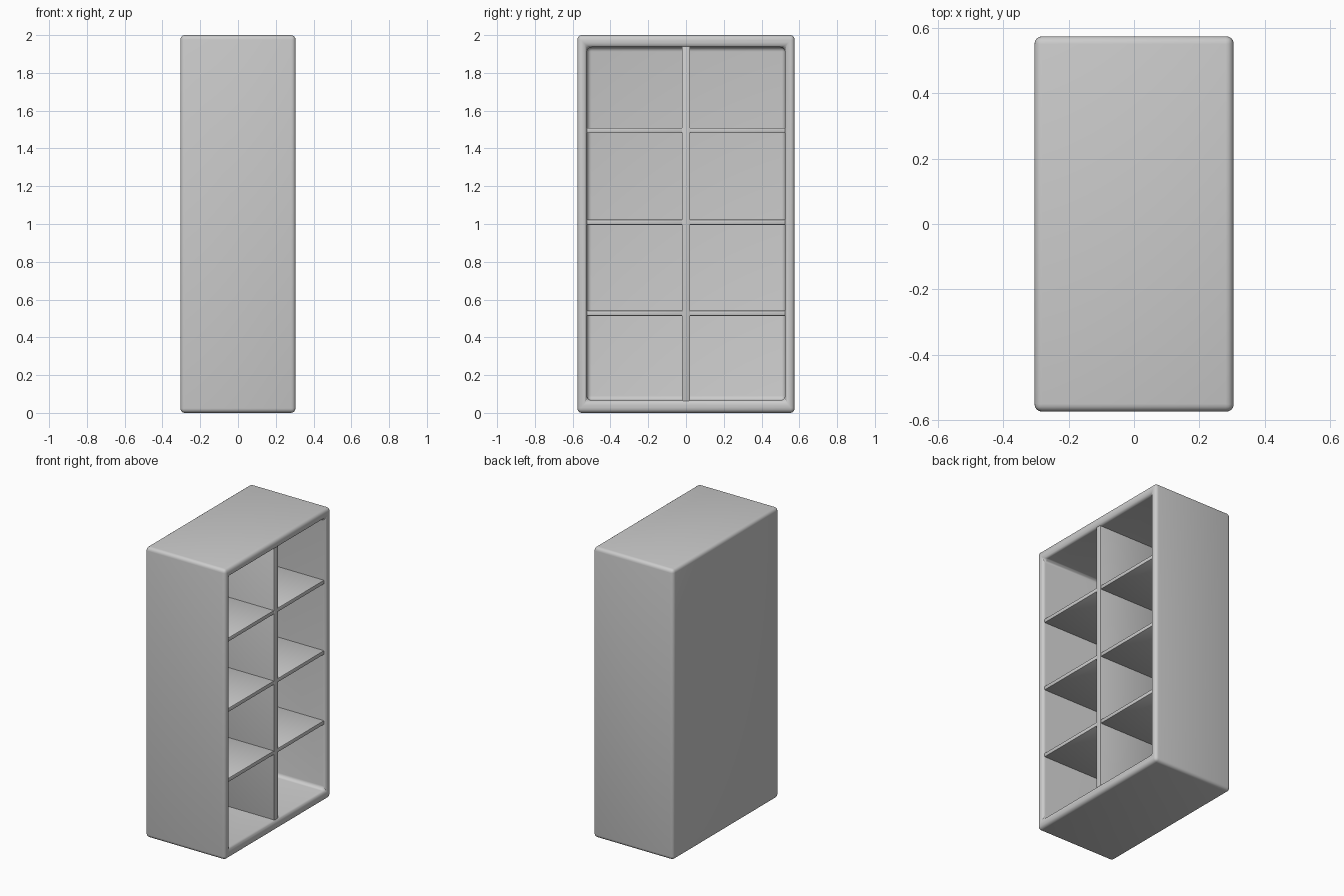
import bpy, bmesh
from mathutils import Vector

if "Cube" in bpy.data.objects:
    bpy.data.objects.remove(bpy.data.objects["Cube"])


def finish(name, bm, width, segments):
    mesh = bpy.data.meshes.new(name)
    bmesh.ops.recalc_face_normals(bm, faces=bm.faces)
    bm.to_mesh(mesh)
    bm.free()
    ob = bpy.data.objects.new(name, mesh)
    bpy.context.collection.objects.link(ob)
    bev = ob.modifiers.new("rounded_edges", 'BEVEL')
    bev.width = width
    bev.segments = segments
    bev.limit_method = 'ANGLE'
    bpy.ops.object.select_all(action='DESELECT')
    ob.select_set(True)
    bpy.context.view_layer.objects.active = ob
    bpy.ops.object.modifier_apply(modifier=bev.name)
    bpy.ops.object.shade_smooth_by_angle()
    return ob


def box(lo, hi):
    bm = bmesh.new()
    bmesh.ops.create_cube(bm, size=1)
    lo, hi = Vector(lo), Vector(hi)
    for v in bm.verts:
        v.co = Vector([l + (c + 0.5) * (h - l) for l, h, c in zip(lo, hi, v.co)])
    return bm


# case: one open-sided shell, hollowed from the +x side
bm = box((-0.305, -0.575, 0), (0.305, 0.575, 2))
front = max(bm.faces, key=lambda f: f.calc_center_median().x)
bmesh.ops.inset_region(bm, faces=[front], thickness=0.02)
for v in front.verts:
    v.co.y = 0.524 if v.co.y > 0 else -0.524
    v.co.z = 1.936 if v.co.z > 1 else 0.067
hollow = bmesh.ops.extrude_face_region(bm, geom=[front])
for v in [g for g in hollow["geom"] if isinstance(g, bmesh.types.BMVert)]:
    v.co.x = -0.255
if front.is_valid:
    bmesh.ops.delete(bm, geom=[front], context='FACES_ONLY')
finish("case", bm, 0.024, 4)

# upright divider between the two columns
finish("divider", box((-0.265, -0.022, 0.06), (0.292, 0.022, 1.945)), 0.006, 2)

# three shelves in each column
for i, z in enumerate((0.528, 1.01, 1.495)):
    for side, y0, y1 in (("left", -0.53, -0.015), ("right", 0.015, 0.53)):
        finish(f"shelf_{side}_{i + 1}",
               box((-0.265, y0, z - 0.014), (0.288, y1, z + 0.014)), 0.006, 2)
